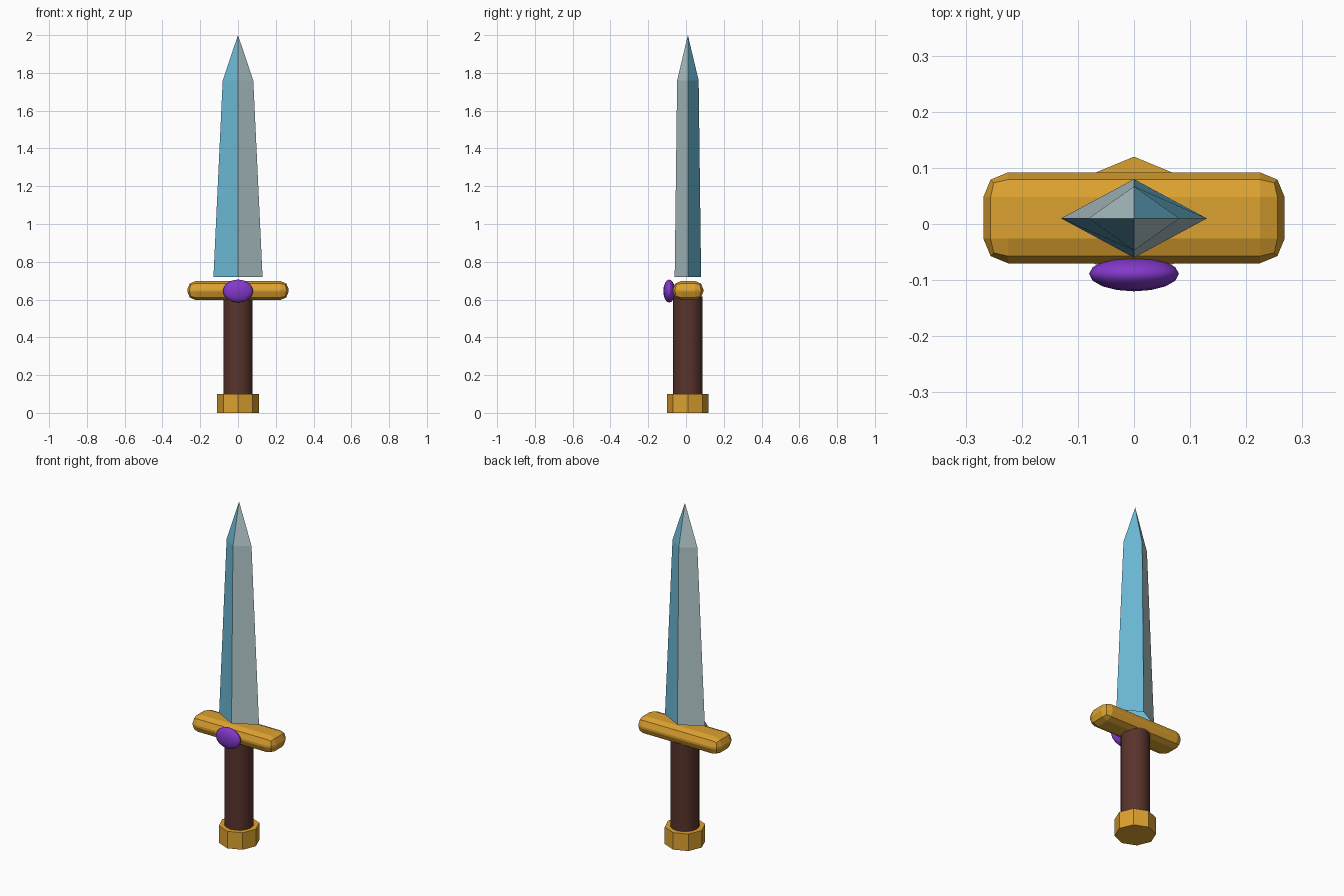
import bpy, bmesh
from math import radians

if "Cube" in bpy.data.objects:
    bpy.data.objects.remove(bpy.data.objects["Cube"])

CY = 0.01  # depth axis of blade, guard and grip


def material(name, rgb):
    m = bpy.data.materials.new(name)
    m.diffuse_color = (*rgb, 1)
    m.use_nodes = True
    m.node_tree.nodes["Principled BSDF"].inputs["Base Color"].default_value = m.diffuse_color
    return m


gold = material("gold", (0.72, 0.36, 0.03))
brown = material("brown_leather", (0.10, 0.033, 0.025))
purple = material("purple_gem", (0.23, 0.04, 0.60))
blue = material("blue_steel", (0.155, 0.50, 0.69))
grey = material("pale_steel", (0.45, 0.58, 0.60))


def finish(name, mat):
    ob = bpy.context.object
    ob.name = name
    ob.data.materials.append(mat)
    return ob


def cylinder(name, mat, sides, radius, z0, z1):
    bpy.ops.mesh.primitive_cylinder_add(vertices=sides, radius=radius, depth=z1 - z0,
                                        location=(0, CY, (z0 + z1) / 2))
    return finish(name, mat)


# Octagonal pommel and round grip
cylinder("pommel", gold, 8, 0.11, 0, 0.1)
cylinder("grip", brown, 16, 0.078, 0.09, 0.615)
bpy.ops.object.shade_smooth_by_angle(angle=radians(30))

# Crossguard: bevelled bar
bpy.ops.mesh.primitive_cube_add(size=1, location=(0, CY + 0.001, 0.648))
guard = finish("crossguard", gold)
guard.scale = (0.537, 0.162, 0.1)
bpy.ops.object.transform_apply(location=False, rotation=False, scale=True)
bevel = guard.modifiers.new("bevel", 'BEVEL')
bevel.width = 0.044
bevel.segments = 2

# Oval gem on the front of the guard
bpy.ops.mesh.primitive_uv_sphere_add(segments=16, ring_count=8, radius=1,
                                     location=(0, -0.089, 0.645))
gem = finish("gem", purple)
gem.scale = (0.08, 0.031, 0.061)
bpy.ops.object.shade_smooth()

# Diamond-section blade, alternating blue and pale facets, open at the base
bm = bmesh.new()
rings = []
for hx, hy, z in ((0.13, 0.07, 0.72), (0.081, 0.057, 1.76)):
    rings.append([bm.verts.new(p) for p in
                  ((hx, CY, z), (0, CY + hy, z), (-hx, CY, z), (0, CY - hy, z))])
tip = bm.verts.new((0, CY, 2.0))
low, high = rings
for i in range(4):
    j = (i + 1) % 4
    for verts in ((low[i], low[j], high[j], high[i]), (high[i], high[j], tip)):
        bm.faces.new(verts).material_index = i % 2
mesh = bpy.data.meshes.new("blade")
bm.to_mesh(mesh)
bm.free()
mesh.materials.append(blue)
mesh.materials.append(grey)
bpy.context.collection.objects.link(bpy.data.objects.new("blade", mesh))
